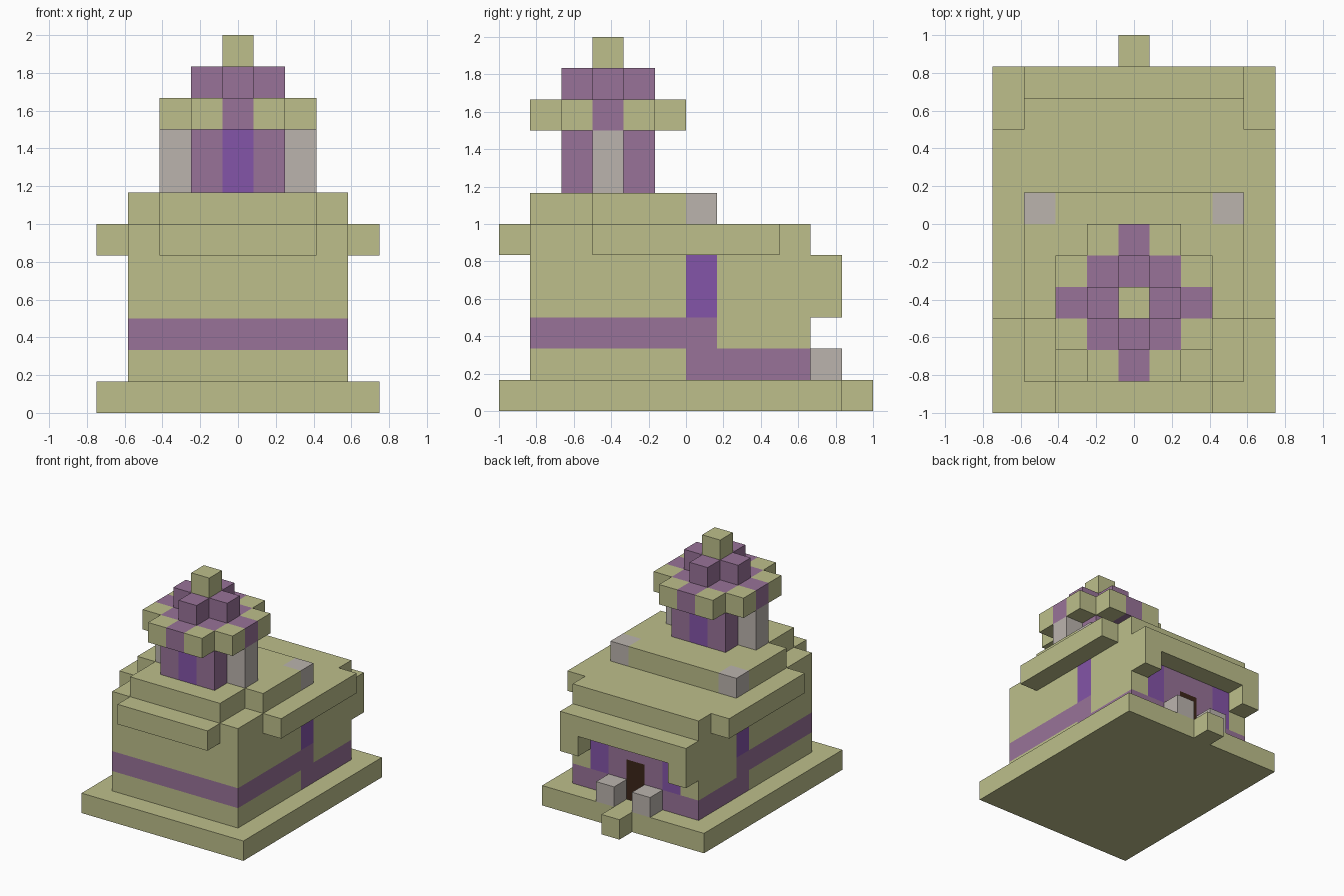
import bpy
import bmesh
import math
from itertools import product
from mathutils import Vector

UNIT = 1 / 6  # edge of one building block

cube = bpy.data.objects.get("Cube")
if cube:
    bpy.data.objects.remove(cube, do_unlink=True)

COLOURS = {
    "sandstone": (0.509, 0.521, 0.258),
    "purple_wall": (0.314, 0.171, 0.314),
    "violet_glass": (0.231, 0.089, 0.392),
    "grey_stone": (0.497, 0.456, 0.423),
    "dark_door": (0.045, 0.019, 0.010),
}
NAMES = list(COLOURS)
SAND, PURPLE, VIOLET, GREY, DOOR = range(len(NAMES))
materials = []
for name, rgb in COLOURS.items():
    mat = bpy.data.materials.new(name)
    mat.use_nodes = True
    mat.diffuse_color = (*rgb, 1)
    mat.node_tree.nodes["Principled BSDF"].inputs["Base Color"].default_value = (*rgb, 1)
    materials.append(mat)


def box(xs, ys, zs):
    """Blocks between inclusive (first, last) indices on each axis."""
    return set(product(*(range(a, b + 1) for a, b in (xs, ys, zs))))


def mirrored(blocks):
    return blocks | {(-x, y, z) for x, y, z in blocks}


def build(name, blocks, rule):
    """Skin a set of blocks; rule is a colour or a function of the block."""
    bm = bmesh.new()
    for block in blocks:
        centre = Vector(block) + Vector((0, 0.5, 0.5))
        colour = rule(*block) if callable(rule) else rule
        for axis, sign in product(range(3), (-1, 1)):
            n = Vector((0, 0, 0))
            n[axis] = sign
            if tuple(int(c) for c in Vector(block) + n) in blocks:
                continue
            u = Vector((0, 0, 0))
            u[(axis + 1) % 3] = 0.5
            v = n.cross(u)
            corners = (-u - v, u - v, u + v, v - u)
            face = bm.faces.new([bm.verts.new((centre + n / 2 + c) * UNIT) for c in corners])
            face.material_index = colour
    bmesh.ops.remove_doubles(bm, verts=bm.verts, dist=0.001)
    bmesh.ops.dissolve_limit(bm, angle_limit=math.radians(1), verts=bm.verts,
                             edges=bm.edges, delimit={'MATERIAL'})
    mesh = bpy.data.meshes.new(name)
    bm.to_mesh(mesh)
    bm.free()
    for mat in materials:
        mesh.materials.append(mat)
    obj = bpy.data.objects.new(name, mesh)
    bpy.context.collection.objects.link(obj)


# Painted bands, side windows, and the entrance wall at the back
def body_colour(x, y, z):
    if y == 3 and abs(x) < 3 and z < 4:
        if x == 0 and z < 3:
            return DOOR
        return VIOLET if abs(x) == 2 and z > 1 else PURPLE
    if abs(x) == 3 and y >= 0:
        if y == 0 and z in (3, 4):
            return VIOLET
        return PURPLE if z == 1 or (y == 0 and z == 2) else SAND
    return PURPLE if z == 2 else SAND


# Ground slab with doorstep
build("base_slab", box((-4, 4), (-6, 4), (0, 0)) | box((0, 0), (5, 5), (0, 0)), SAND)

# Main hall and the parts hung on it
build("hall", box((-3, 3), (-5, 3), (1, 5)), body_colour)
build("side_eaves", mirrored(box((4, 4), (-3, 2), (5, 5))), SAND)
build("front_eave", box((-2, 2), (-6, -6), (5, 5)), SAND)
build("porch_awning", box((-3, 3), (4, 4), (4, 4)) | mirrored(box((3, 3), (4, 4), (3, 3))), SAND)
build("porch_posts", mirrored(box((1, 1), (4, 4), (1, 1))), GREY)

# Upper roof tier with grey rear corners
build("roof_tier", box((-3, 3), (-3, 0), (6, 6)) | box((-2, 2), (-5, -4), (6, 6)),
      lambda x, y, z: GREY if abs(x) == 3 and y == 0 else SAND)

# Tower, centred on block row y = -3
build("tower_room", box((-1, 1), (-4, -2), (7, 8)),
      lambda x, y, z: VIOLET if x == 0 and y != -3 else PURPLE)
build("tower_pillars", mirrored(box((2, 2), (-3, -3), (7, 8))), GREY)

canopy = {b for b in box((-2, 2), (-5, -1), (9, 9)) if abs(b[0]) + abs(b[1] + 3) < 4}
build("tower_canopy", canopy,
      lambda x, y, z: PURPLE if max(abs(x), abs(y + 3)) < 2 or x == 0 or y == -3 else SAND)
build("tower_cap", box((-1, 1), (-3, -3), (10, 10)) | box((0, 0), (-4, -2), (10, 10)), PURPLE)
build("finial", box((0, 0), (-3, -3), (11, 11)), SAND)
